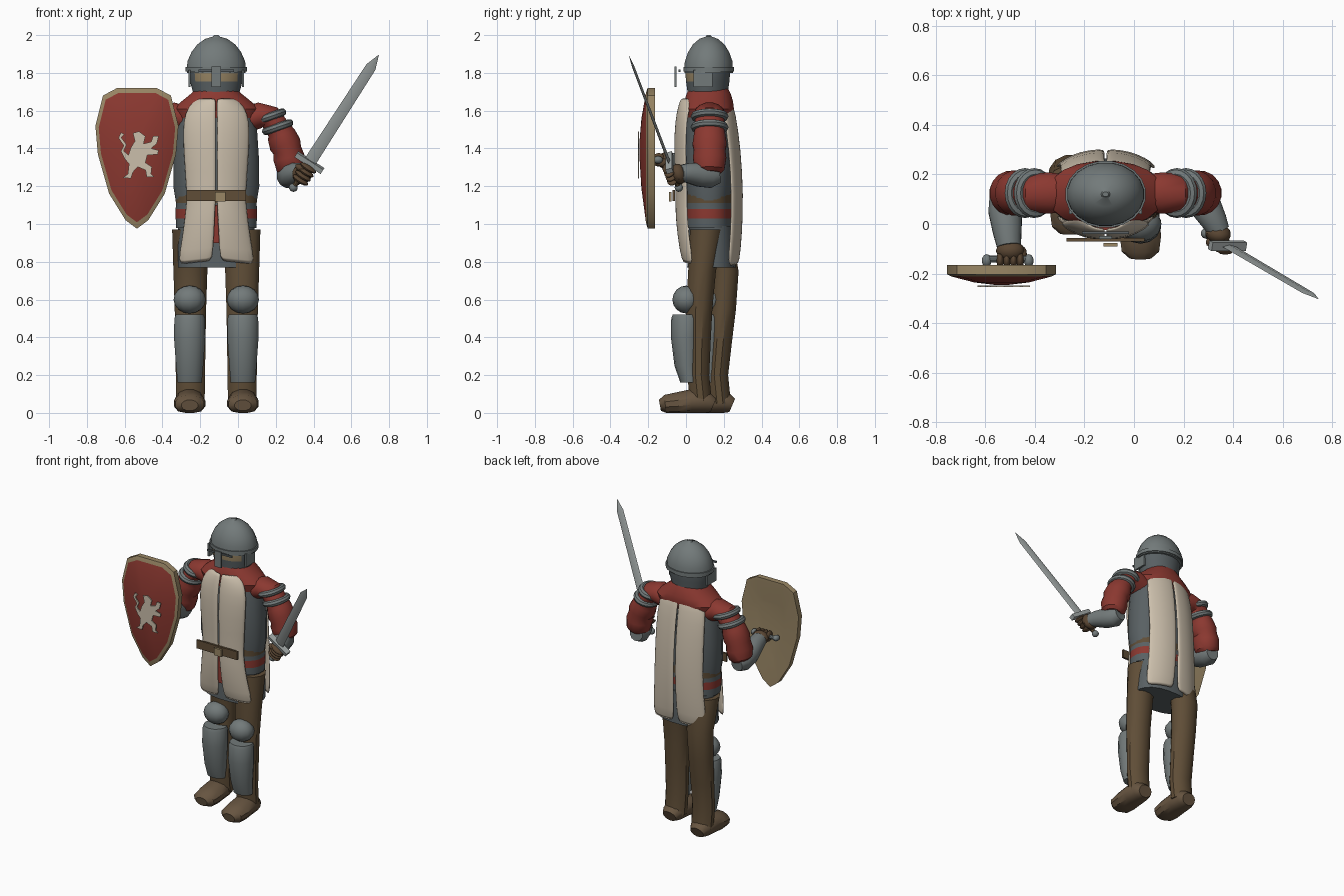
import bpy, bmesh, math
from mathutils import Vector, Matrix

if "Cube" in bpy.data.objects:
    bpy.data.objects.remove(bpy.data.objects["Cube"])

CX = -0.115  # body centre line


def mat(name, r, g, b):
    m = bpy.data.materials.new(name)
    m.diffuse_color = (r, g, b, 1)
    m.use_nodes = True
    m.node_tree.nodes["Principled BSDF"].inputs["Base Color"].default_value = m.diffuse_color
    return m


RED = mat("red cloth", 0.26, 0.04, 0.03)
STEEL = mat("steel", 0.17, 0.195, 0.195)
MAIL = mat("dark mail", 0.10, 0.118, 0.125)
BROWN = mat("brown trousers", 0.115, 0.075, 0.038)
BOOT = mat("boot leather", 0.135, 0.09, 0.052)
GLOVE = mat("glove leather", 0.10, 0.06, 0.032)
TAN = mat("tan wood", 0.32, 0.24, 0.13)
CREAM = mat("cream cloth", 0.60, 0.52, 0.41)
BLADE = mat("blade steel", 0.33, 0.36, 0.355)


def finish(name, bm, *mats, rule=None):
    bmesh.ops.recalc_face_normals(bm, faces=bm.faces[:])
    bm.normal_update()
    if rule:
        for f in bm.faces:
            f.material_index = rule(f.calc_center_median(), f.normal)
    me = bpy.data.meshes.new(name)
    bm.to_mesh(me)
    bm.free()
    for m in mats:
        me.materials.append(m)
    ob = bpy.data.objects.new(name, me)
    bpy.context.collection.objects.link(ob)
    return ob


def skin(name, rings, frames, n, power, mats, rule=None, floor=False):
    """Join elliptical rings (x, y, z, ra, rb) into a closed solid."""
    bm = bmesh.new()
    loops = []
    for (x, y, z, ra, rb), (u, v) in zip(rings, frames):
        loop = []
        for i in range(n):
            a = 2 * math.pi * (i + 0.5) / n
            c, s = math.cos(a), math.sin(a)
            c = math.copysign(abs(c) ** (2 / power), c)
            s = math.copysign(abs(s) ** (2 / power), s)
            p = Vector((x, y, z)) + u * ra * c + v * rb * s
            if floor:
                p.z = max(p.z, 0)
            loop.append(bm.verts.new(p))
        loops.append(loop)
    for a, b in zip(loops, loops[1:]):
        for i in range(n):
            bm.faces.new((a[i], a[(i + 1) % n], b[(i + 1) % n], b[i]))
    bm.faces.new(loops[0])
    bm.faces.new(loops[-1])
    return finish(name, bm, *mats, rule=rule)


def loft(name, rings, *mats, n=20, power=2, rule=None):
    return skin(name, rings, [(Vector((1, 0, 0)), Vector((0, 1, 0)))] * len(rings), n, power, mats, rule)


def tube(name, rings, m, ref, n=12, floor=False):
    pts = [Vector(r[:3]) for r in rings]
    frames = []
    for i in range(len(pts)):
        t = (pts[min(i + 1, len(pts) - 1)] - pts[max(i - 1, 0)]).normalized()
        u = t.cross(Vector(ref)).normalized()
        frames.append((u, u.cross(t)))
    return skin(name, [tuple(r) if len(r) == 5 else (*r, r[3]) for r in rings], frames, n, 2, (m,), None, floor)


def box(name, c, size, m):
    bm = bmesh.new()
    bmesh.ops.create_cube(bm, size=1, matrix=Matrix.Translation(c) @ Matrix.Diagonal((*size, 1)))
    return finish(name, bm, m)


def ball(name, c, r, m, rot=Matrix.Identity(4)):
    bm = bmesh.new()
    bmesh.ops.create_uvsphere(bm, u_segments=12, v_segments=8, radius=1,
                              matrix=Matrix.Translation(c) @ rot @ Matrix.Diagonal((*r, 1)))
    return finish(name, bm, m)


# Helmet, coif with face opening, nose guard and cheek plates
loft("helmet_dome", [(CX, .12, z, a, b) for z, a, b in
     [(1.80, .158, .13), (1.86, .155, .128), (1.91, .133, .11), (1.95, .102, .085),
      (1.98, .06, .05), (1.992, .018, .016), (2.0, .012, .01)]], STEEL)
loft("helmet_band", [(CX, .12, z, .164, .136) for z in (1.808, 1.832)], STEEL)
loft("coif", [(CX, .115, z, a, b) for z, a, b in
     [(1.64, .12, .105), (1.70, .125, .108), (1.755, .14, .116), (1.81, .145, .12), (1.83, .145, .12)]],
     MAIL, TAN, n=24, rule=lambda c, d: int(1.755 < c.z < 1.815 and d.y < -.75))
box("nose_guard", (CX, -.055, 1.78), (.052, .012, .11), STEEL)
box("brow_bar", (CX, -.035, 1.812), (.19, .01, .012), MAIL)
for s in (-1, 1):
    box("cheek_plate", (CX + s * .142, .09, 1.77), (.012, .10, .09), STEEL)

# Torso, waist bands, skirt and collar
loft("mail_torso", [(CX, .12, z, a, b) for z, a, b in
     [(1.08, .21, .115), (1.2, .23, .13), (1.35, .228, .135), (1.5, .218, .13), (1.6, .20, .115)]],
     MAIL, power=2.4)


def waist_rule(c, d):
    return 0 if c.z > 1.11 else 1 if c.z > 1.08 else 2 if c.z > 1.03 else 1


loft("waist_bands", [(CX, .12, z, a, .125) for z, a in
     [(.98, .215), (1.03, .217), (1.08, .217), (1.11, .216), (1.17, .222)]],
     BROWN, MAIL, RED, power=2.4, rule=waist_rule)
loft("mail_skirt", [(CX, .135, z, a, b) for z, a, b in
     [(.77, .205, .13), (.88, .205, .125), (.99, .205, .12)]], MAIL, power=2.4)
box("front_slit_lining", (CX, -.015, 1.0), (.06, .02, .2), RED)
loft("collar", [(CX, .12, z, a, b) for z, a, b in
     [(1.56, .22, .12), (1.61, .232, .135), (1.65, .185, .13), (1.69, .135, .118), (1.715, .112, .105)]],
     RED, power=2.2)


# Tabard: mirrored cloth panels, rows are (z, inner, outer, y)
def tabard(name, rows, curl):
    bm = bmesh.new()
    cols = 5
    for s in (-1, 1):
        grid = []
        for z, a, b, y in rows:
            row = []
            for i in range(cols + 1):
                t = i / cols
                row.append(bm.verts.new((CX + s * (a + (b - a) * t), y + curl * t ** 2.5,
                                         z - (.02 * t if z < 1 else 0))))
            grid.append(row)
        for p, q in zip(grid, grid[1:]):
            for i in range(cols):
                bm.faces.new((p[i], p[i + 1], q[i + 1], q[i]))
    ob = finish(name, bm, CREAM)
    sol = ob.modifiers.new("thickness", 'SOLIDIFY')
    sol.thickness, sol.offset = .016, 0
    sub = ob.modifiers.new("soften", 'SUBSURF')
    sub.levels = sub.render_levels = 1


tabard("front_tabard", [(1.665, .002, .10, -.02), (1.62, .002, .15, -.035), (1.55, .002, .178, -.05),
       (1.4, .002, .176, -.058), (1.15, .002, .155, -.046), (1.08, .004, .162, -.05),
       (.95, .012, .18, -.04), (.80, .016, .208, -.015)], .055)
tabard("back_tabard", [(1.645, .002, .14, .235), (1.59, .002, .18, .255), (1.4, .003, .185, .283),
       (1.15, .004, .185, .297), (.95, .008, .195, .29), (.79, .012, .208, .275)], -.055)
box("front_belt", (CX, -.064, 1.15), (.315, .014, .058), BROWN)
box("belt_buckle", (CX + .02, -.083, 1.145), (.056, .014, .05), TAN)

# Legs, feet, knee pads and greaves; one leg stands further back
right_ys = [.08, .065, .067, .07, .085, .11]
left_ys = [.18, .165, .18, .195, .205, .15]
leg_shape = [(.05, .078, .06), (.2, .08, .06), (.38, .083, .066), (.55, .086, .072), (.75, .093, .076), (.97, .10, .092)]
for side, s, ys, fy in (("right", 1, right_ys, 0), ("left", -1, left_ys, .10)):
    lx = CX + s * .141
    loft(side + "_leg", [(lx - s * .004, y, z, a, b) for y, (z, a, b) in zip(ys, leg_shape)], BROWN, n=12)
    tube(side + "_boot", [(lx, y + fy, z, a, b) for y, z, a, b in
         [(.145, .04, .05, .04), (.11, .055, .072, .06), (.03, .06, .08, .068), (-.05, .05, .086, .06),
          (-.11, .045, .078, .052), (-.138, .04, .045, .03)]], BOOT, (0, 0, 1), floor=True)
    loft(side + "_greave", [(lx, g + fy * 1.15, z, a, b) for z, a, b, g in
         [(.16, .066, .05, .02), (.25, .074, .065, .004), (.4, .085, .078, -.002), (.50, .083, .078, 0),
          (.52, .076, .07, 0)]], STEEL, n=14)
    ball(side + "_knee_pad", (lx, .002 + fy * 1.25, .60), (.085, .074, .074), STEEL)

# Upper arms with puffed sleeves and steel rings
for side, s in (("right", 1), ("left", -1)):
    tube(side + "_sleeve", [(CX + s * x, .125, z, a, b) for x, z, a, b in
         [(.15, 1.55, .07, .075), (.23, 1.575, .07, .085), (.285, 1.565, .066, .08), (.33, 1.5, .066, .08),
          (.345, 1.47, .078, .085), (.365, 1.42, .086, .092), (.376, 1.39, .077, .085), (.385, 1.35, .085, .09),
          (.395, 1.29, .076, .08), (.40, 1.27, .055, .06)]], RED, (0, 1, 0), n=16)
    for x, z in ((.288, 1.57), (.325, 1.513)):
        bpy.ops.mesh.primitive_torus_add(location=(CX + s * x, .125, z), rotation=(0, -s * math.radians(19), 0),
                                         major_radius=.066, minor_radius=.021, major_segments=20, minor_segments=8)
        ring = bpy.context.object
        ring.name = side + "_arm_ring"
        ring.scale = (1, 1.16, 1)
        ring.data.materials.append(STEEL)

# Forearms
tube("right_forearm", [(.262, .175, 1.26, .045), (.268, .13, 1.255, .066), (.29, .07, 1.262, .066),
     (.325, .01, 1.27, .054), (.345, -.03, 1.268, .044)], STEEL, (0, 0, 1))
tube("left_forearm", [(-.515, .175, 1.255, .045), (-.518, .13, 1.26, .066), (-.52, .05, 1.285, .07),
     (-.512, -.03, 1.315, .06), (-.505, -.09, 1.33, .05)], STEEL, (0, 0, 1))

# Sword, built upright in its own frame
guard, tip = Vector((.378, -.088, 1.325)), Vector((.745, -.303, 1.895))
d = (tip - guard).normalized()
w = Vector((d.z, 0, -d.x)).normalized()
M = Matrix((w, d.cross(w), d)).transposed().to_4x4()
M.translation = guard
L = (tip - guard).length


def diamond(name, rows, m):
    ob = skin(name, [(0, 0, z, a, b) for z, a, b in rows],
              [(Vector((1, 1, 0)) * .7071, Vector((-1, 1, 0)) * .7071)] * len(rows), 4, 2, (m,))
    ob.data.transform(Matrix.Diagonal((1, .24, 1, 1)))
    ob.matrix_world = M


diamond("sword_blade", [(0, .033, .033), (L - .08, .028, .028), (L, .001, .001)], BLADE)
box("sword_guard", (0, 0, 0), (.165, .036, .028), BLADE).matrix_world = M
loft("sword_grip", [(0, 0, z, .014, .014) for z in (-.16, 0)], BROWN, n=10).matrix_world = M
ball("sword_pommel", (0, 0, -.165), (.024, .022, .022), STEEL).matrix_world = M

# Gloved hands with curled fingers
rot = M.to_3x3().to_4x4()
grip = guard - d * .075
ball("right_palm", grip + Vector((0, .028, 0)), (.052, .04, .056), GLOVE, rot)
for i in range(4):
    ball("right_finger", grip + d * (i - 1.5) * .027 + Vector((.012, -.018, 0)), (.048, .03, .0155), GLOVE, rot)
ball("right_thumb", grip + d * .04 + Vector((-.03, -.012, 0)), (.03, .02, .018), GLOVE, rot)
ball("left_palm", (-.50, -.108, 1.335), (.058, .042, .045), GLOVE)
for i in range(4):
    ball("left_finger", (-.50 + (i - 1.5) * .027, -.145, 1.34), (.0155, .034, .036), GLOVE)
ball("left_thumb", (-.45, -.125, 1.325), (.018, .035, .022), GLOVE)

# Shield: rim, domed red face, hollow back
half = [(.105, .32), (.18, .28), (.22, .12), (.207, -.03), (.147, -.24), (.06, -.38)]
outline = half + [(0, -.425)] + [(-x, z) for x, z in reversed(half)]
bm = bmesh.new()
loops = [[bm.verts.new((-.535 + x * k, y, 1.4 + z * k)) for x, z in outline]
         for k, y in ((.5, -.18), (.93, -.165), (1, -.165), (1, -.203), (.92, -.212), (.5, -.236), (.12, -.246))]
for a, b in zip(loops, loops[1:]):
    for i in range(len(a)):
        j = (i + 1) % len(a)
        bm.faces.new((a[i], a[j], b[j], b[i]))
bm.faces.new(loops[0])
bm.faces.new(loops[-1])
finish("shield", bm, TAN, RED, rule=lambda c, nrm: int(c.y < -.215))
bar = loft("shield_handle", [(0, 0, z, .014, .014) for z in (-.085, .085)], STEEL, n=10)
bar.matrix_world = Matrix.Translation((-.51, -.142, 1.34)) @ Matrix.Rotation(math.pi / 2, 4, 'Y')
for x in (-.595, -.425):
    ball("handle_end", (x, -.148, 1.34), (.02, .026, .02), STEEL)

# Rearing beast plate on the shield, outline in hundredths
beast = [(-2.6, 11.6), (.5, 12.6), (4, 10), (3, 6), (7, 7), (8, 10), (11, 10), (10, 6), (7, 3.5), (11, 2.5),
         (10.5, .3), (5, 0), (4, -4), (7.4, -6.3), (7, -10), (8.6, -11.6), (4.7, -11.6), (4, -8), (0, -6.3),
         (-2.6, -9), (-3.7, -12.4), (-8, -12), (-5.3, -10), (-4.7, -4.7), (-7, -2), (-9, 2), (-7.5, 5),
         (-10.3, 9), (-9, 12), (-7, 11), (-8.8, 9.3), (-6, 5.5), (-7.5, 2.2), (-5, 0), (-3.7, 4), (-1.6, 7.4)]
bm = bmesh.new()
face = bm.faces.new([bm.verts.new((-.53 + x / 100, -.255, 1.365 + z / 100)) for x, z in beast])
ext = bmesh.ops.extrude_face_region(bm, geom=[face])
bmesh.ops.translate(bm, vec=(0, .007, 0), verts=[v for v in ext["geom"] if isinstance(v, bmesh.types.BMVert)])
finish("shield_beast", bm, CREAM)

# Smooth shading with sharp edges kept
for ob in bpy.context.scene.objects:
    ob.select_set(True)
    bpy.context.view_layer.objects.active = ob
bpy.ops.object.shade_smooth_by_angle(angle=math.radians(35))
